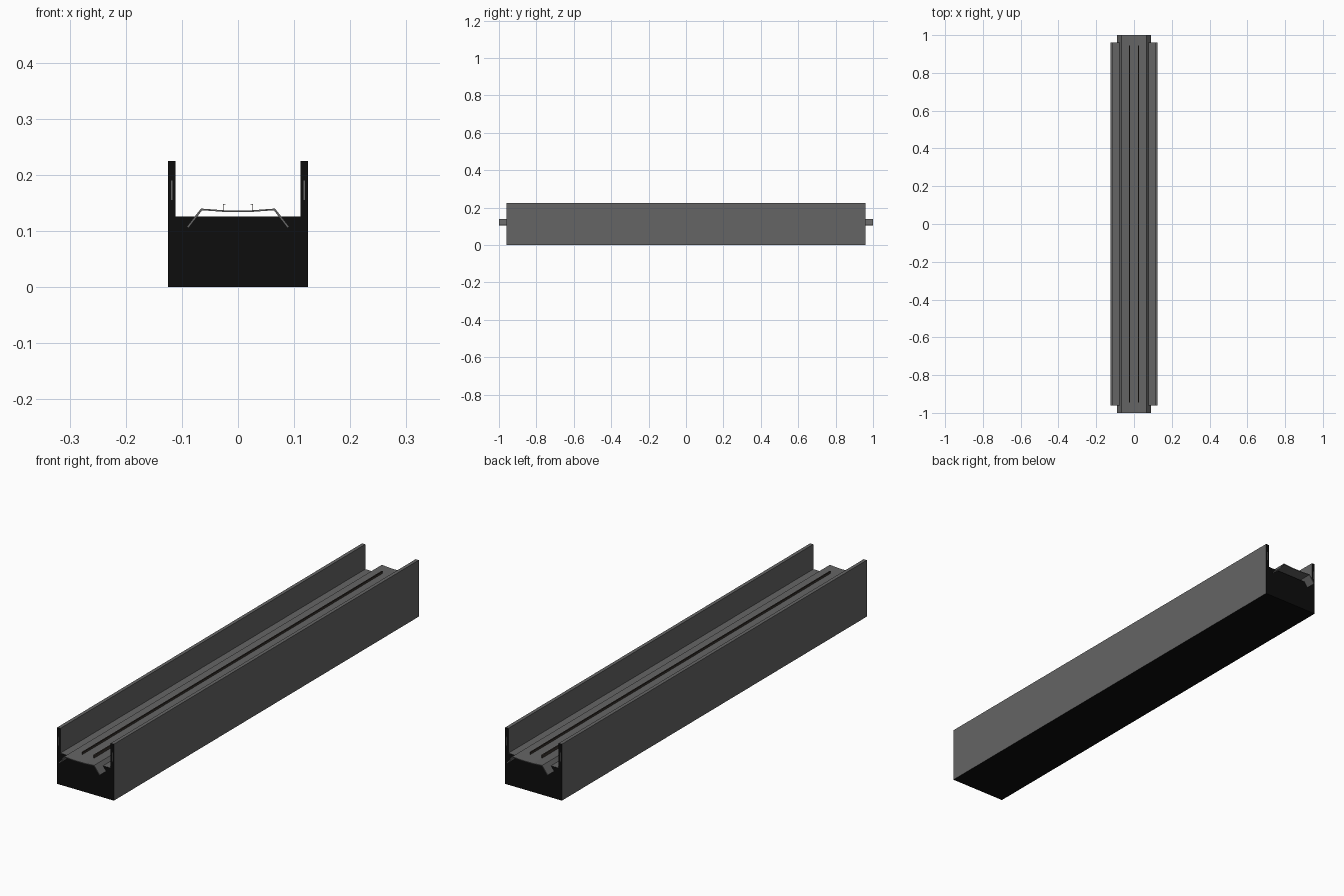
import bpy

if "Cube" in bpy.data.objects:
    bpy.data.objects.remove(bpy.data.objects["Cube"])


def material(name, rgb):
    m = bpy.data.materials.new(name)
    m.diffuse_color = (*rgb, 1)
    m.use_nodes = True
    m.node_tree.nodes["Principled BSDF"].inputs["Base Color"].default_value = m.diffuse_color
    return m


grey = material("dark grey metal", (0.13, 0.13, 0.13))
black = material("black", (0.004, 0.004, 0.004))
brown = material("dark brown rail", (0.045, 0.036, 0.03))


def extrude_y(name, profile, half, mats):
    """Extrude a closed x-z profile along y between -half and half."""
    n = len(profile)
    verts = [(x, y, z) for y in (-half, half) for x, z in profile]
    faces = [tuple(range(n)), tuple(reversed(range(n, 2 * n)))]
    faces += [(i, i + n, (i + 1) % n + n, (i + 1) % n) for i in range(n)]
    me = bpy.data.meshes.new(name)
    me.from_pydata(verts, [], faces)
    for m in mats:
        me.materials.append(m)
    ob = bpy.data.objects.new(name, me)
    bpy.context.collection.objects.link(ob)
    me.update()
    return ob


# U-shaped trough: grey sides and top, black ends and underside
W, H, FLOOR, IN, END = 0.125, 0.225, 0.126, 0.111, 0.96
trough = extrude_y("trough", [(-W, 0), (W, 0), (W, H), (IN, H), (IN, FLOOR),
                              (-IN, FLOOR), (-IN, H), (-W, H)], END, [grey, black])
for p in trough.data.polygons:
    if abs(p.normal.y) > 0.5 or p.normal.z < -0.5:
        p.material_index = 1

# Thin folded cover strip that overhangs both ends
top = [(-0.091, 0.108), (-0.066, 0.140), (-0.025, 0.137),
       (0.025, 0.137), (0.066, 0.140), (0.091, 0.108)]
under = [(x * 0.97, z - 0.003) for x, z in reversed(top)]
extrude_y("cover_strip", under[::-1] + top[::-1], 1.0, [grey])

# Two small angle rails along the strip, and slots in the wall ends
for side, s in (("left", -1), ("right", 1)):
    rail = [(0.027, 0.1365), (0.027, 0.148), (0.022, 0.148),
            (0.022, 0.147), (0.0255, 0.147), (0.0255, 0.1365)]
    pts = [(s * x, z) for x, z in rail]
    extrude_y(side + "_rail", pts[::-1] if s > 0 else pts, 0.945, [brown])
    x = s * 0.118
    extrude_y(side + "_end_slot", [(x - 0.001, 0.155), (x + 0.001, 0.155),
                                   (x + 0.001, 0.19), (x - 0.001, 0.19)], END + 0.001, [grey])
